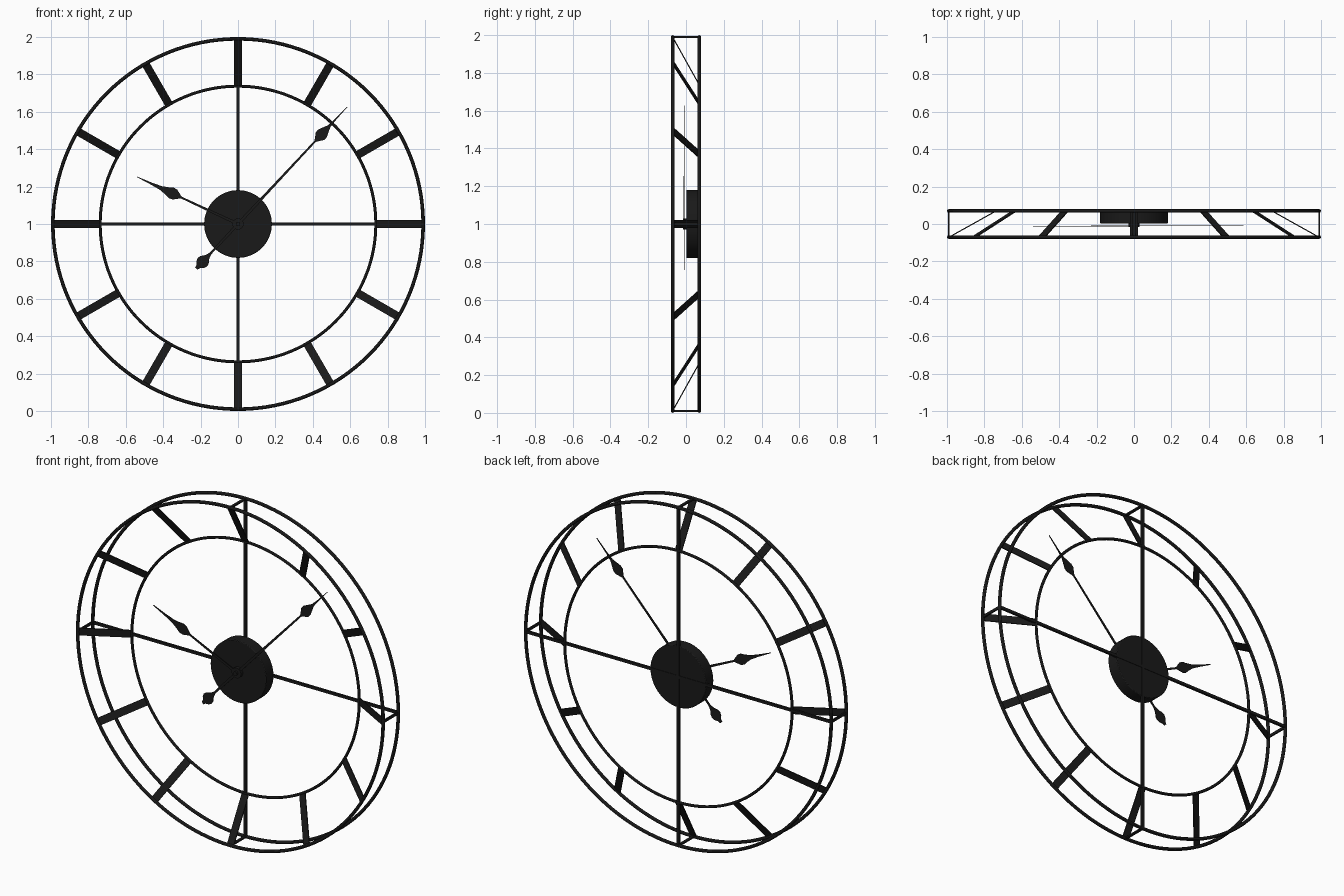
import bpy, bmesh, math
from mathutils import Vector, Matrix

if "Cube" in bpy.data.objects:
    bpy.data.objects.remove(bpy.data.objects["Cube"])

C = Vector((0, 0, 1))
black = bpy.data.materials.new("black_metal")
black.diffuse_color = (0.01, 0.01, 0.01, 1)
black.use_nodes = True
black.node_tree.nodes["Principled BSDF"].inputs["Base Color"].default_value = black.diffuse_color


def polar(a, r, y):
    return C + Vector((r * math.cos(a), y, r * math.sin(a)))


def finish(bm, name):
    bmesh.ops.recalc_face_normals(bm, faces=bm.faces)
    me = bpy.data.meshes.new(name)
    bm.to_mesh(me)
    bm.free()
    me.materials.append(black)
    ob = bpy.data.objects.new(name, me)
    bpy.context.collection.objects.link(ob)
    return ob


def ring(name, r, tube, y):
    bpy.ops.mesh.primitive_torus_add(location=(0, y, 1), rotation=(math.pi / 2, 0, 0),
                                     major_radius=r, minor_radius=tube,
                                     major_segments=128, minor_segments=12)
    ob = bpy.context.object
    ob.name = name
    ob.data.materials.append(black)
    bpy.ops.object.shade_smooth_by_angle()


def disc(name, r, y0, y1, bevel=0):
    bpy.ops.mesh.primitive_cylinder_add(vertices=64, radius=r, depth=y1 - y0,
                                        location=(0, (y0 + y1) / 2, 1),
                                        rotation=(math.pi / 2, 0, 0))
    ob = bpy.context.object
    ob.name = name
    ob.data.materials.append(black)
    if bevel:
        m = ob.modifiers.new("edge", 'BEVEL')
        m.width, m.segments = bevel, 2
    bpy.ops.object.shade_smooth_by_angle()


def strip(name, p, q, side, width, thick):
    # flat bar from p to q, its width running along side
    d = q - p
    x = d.normalized()
    n = x.cross(side).normalized()
    rot = Matrix((x, side, n)).transposed().to_4x4()
    bm = bmesh.new()
    bmesh.ops.create_cube(bm, size=1, matrix=Matrix.Translation((p + q) / 2) @ rot
                          @ Matrix.Diagonal((d.length, width, thick, 1)))
    return finish(bm, name)


def hand(name, angle, profile, y, thick=0.004):
    # mirrored (distance, half width) outline, extruded into a thin plate
    u = Vector((math.cos(angle), 0, math.sin(angle)))
    w = Vector((-u.z, 0, u.x))
    pts = [(r, h) for r, h in profile] + [(r, -h) for r, h in reversed(profile)]
    bm = bmesh.new()
    f = bm.faces.new([bm.verts.new(C + u * r + w * h + Vector((0, y, 0))) for r, h in pts])
    ext = bmesh.ops.extrude_face_region(bm, geom=[f])
    vs = [g for g in ext["geom"] if isinstance(g, bmesh.types.BMVert)]
    bmesh.ops.translate(bm, verts=vs, vec=(0, thick, 0))
    finish(bm, name)


# rings of the frame
ring("front_outer_ring", 0.99, 0.0095, -0.07)
ring("back_outer_ring", 0.99, 0.0095, 0.07)
ring("back_inner_ring", 0.737, 0.008, 0.07)

# sloping hour bars from front outer ring to back inner ring
for i in range(12):
    a = i * math.pi / 6
    t = Vector((-math.sin(a), 0, math.cos(a)))
    strip(f"hour_bar_{i}", polar(a, 0.988, -0.07), polar(a, 0.737, 0.07), t, 0.043, 0.006)

# four spokes with struts joining the two outer rings
for i in range(4):
    a = i * math.pi / 2
    t = Vector((-math.sin(a), 0, math.cos(a)))
    strip(f"spoke_{i}", polar(a, 0, 0.07), polar(a, 0.99, 0.07), t, 0.016, 0.012)
    strip(f"strut_{i}", polar(a, 0.99, -0.07), polar(a, 0.99, 0.07), t, 0.016, 0.008)

# centre hub, cap and pin
disc("hub", 0.181, 0.003, 0.073, 0.004)
disc("hand_cap", 0.03, -0.016, 0.004)
disc("hand_pin", 0.012, -0.028, 0.0)

# hands
hand("minute_hand", math.radians(47), [
    (-0.327, 0.008), (-0.312, 0.012), (-0.298, 0.026), (-0.28, 0.034), (-0.262, 0.03),
    (-0.24, 0.014), (-0.215, 0.006), (0.0, 0.008), (0.605, 0.005), (0.622, 0.016),
    (0.642, 0.03), (0.662, 0.031), (0.685, 0.021), (0.715, 0.008), (0.76, 0.004),
    (0.855, 0.0015)], -0.009)
hand("hour_hand", math.radians(155), [
    (0.0, 0.008), (0.335, 0.005), (0.352, 0.016), (0.372, 0.029), (0.395, 0.031),
    (0.42, 0.021), (0.455, 0.011), (0.51, 0.006), (0.596, 0.0015)], -0.014)
